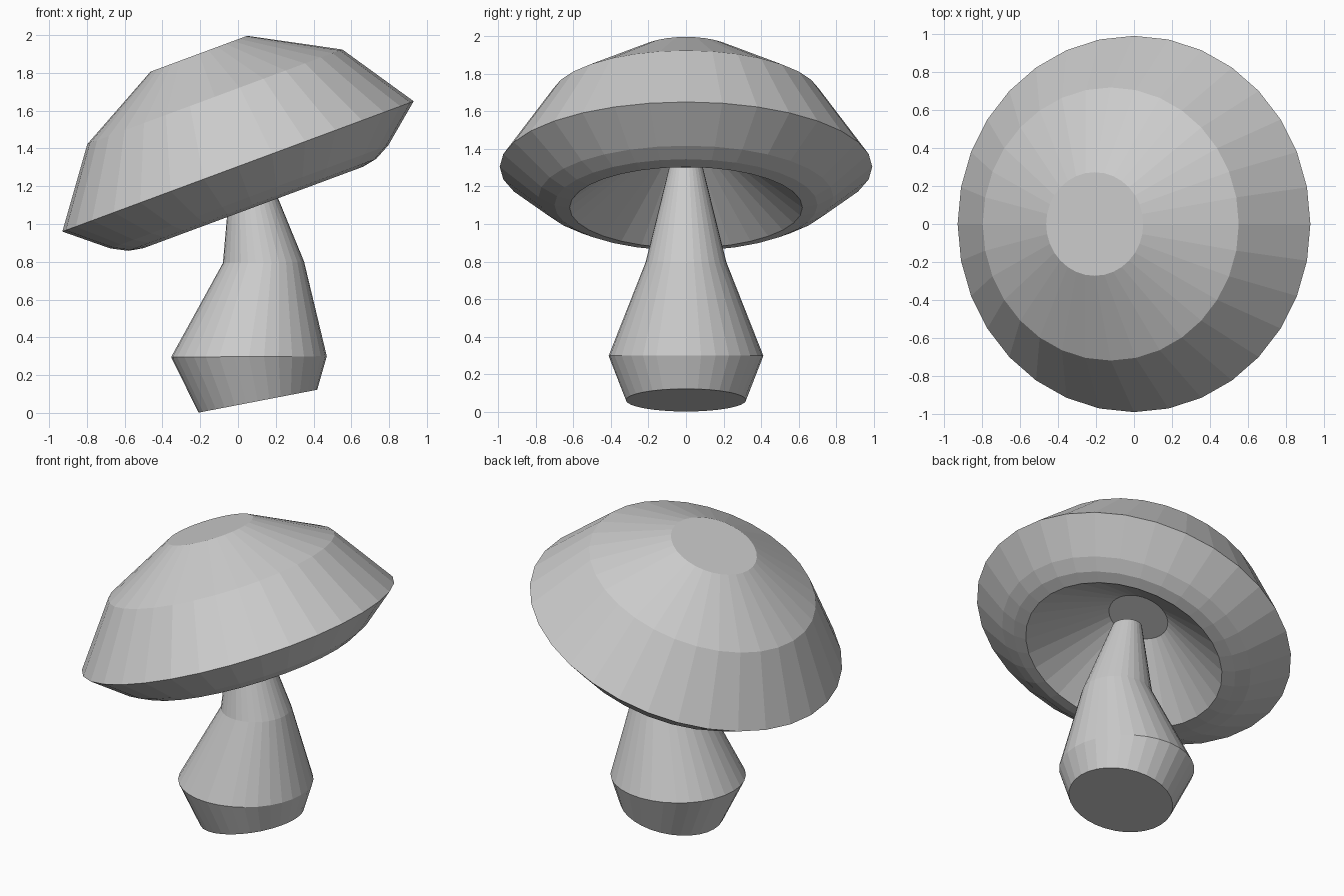
import bpy, bmesh
from math import cos, sin, pi, radians

if "Cube" in bpy.data.objects:
    bpy.data.objects.remove(bpy.data.objects["Cube"])

SIDES = 32


def loft(name, rings):
    """Skin circular rings (cx, cz, radius, tilt in degrees) and close both ends."""
    bm = bmesh.new()
    loops = []
    for cx, cz, r, tilt in rings:
        t = radians(tilt)
        loops.append([bm.verts.new((cx + r * cos(a) * cos(t), r * sin(a),
                                    cz + r * cos(a) * sin(t)))
                      for a in (2 * pi * i / SIDES for i in range(SIDES))])
    for lo, hi in zip(loops, loops[1:]):
        for i in range(SIDES):
            j = (i + 1) % SIDES
            bm.faces.new((lo[i], lo[j], hi[j], hi[i]))
    bm.faces.new(loops[0][::-1])
    bm.faces.new(loops[-1])
    bmesh.ops.recalc_face_normals(bm, faces=bm.faces)
    mesh = bpy.data.meshes.new(name)
    bm.to_mesh(mesh)
    bm.free()
    obj = bpy.data.objects.new(name, mesh)
    bpy.context.collection.objects.link(obj)
    return obj


# Bent stem, from slanted foot to narrow neck
loft("stem", [(0.105, 0.062, 0.32, 10.9),
              (0.058, 0.298, 0.412, 0.3),
              (0.135, 0.797, 0.215, 1.0),
              (0.055, 1.30, 0.09, 0.0)])

# Tilted cap: (radius, height along its axis) from hollow ceiling, round the rim, to flat crown
TILT = 20.35
profile = [(0.186, 0.10), (0.62, -0.232), (0.70, -0.217), (0.785, -0.172),
           (0.992, 0.0), (0.72, 0.393), (0.273, 0.636)]
t = radians(TILT)
loft("cap", [(-h * sin(t) + (0.014 if h > 0.3 else 0) , 1.305 + h * cos(t), r, TILT)
             for r, h in profile])
